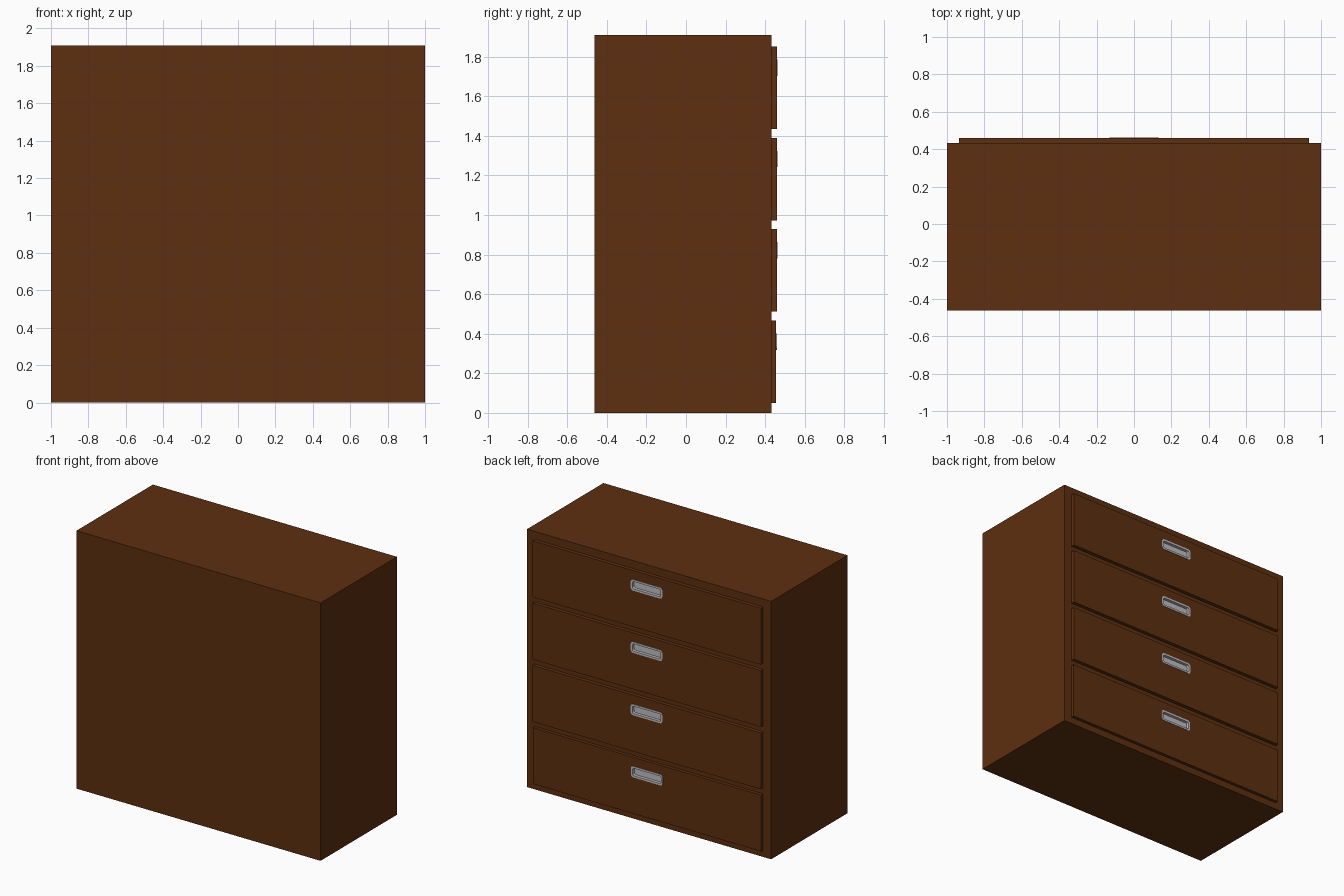
import bpy, bmesh, math

if "Cube" in bpy.data.objects:
    bpy.data.objects.remove(bpy.data.objects["Cube"])

def material(name, rgb):
    m = bpy.data.materials.new(name)
    m.diffuse_color = (*rgb, 1)
    m.use_nodes = True
    m.node_tree.nodes["Principled BSDF"].inputs["Base Color"].default_value = m.diffuse_color
    return m

WOOD = material("dark brown wood", (0.11, 0.028, 0.005))
METAL = material("grey metal", (0.52, 0.52, 0.55))

def finish(bm, name, mat):
    bmesh.ops.recalc_face_normals(bm, faces=bm.faces)
    me = bpy.data.meshes.new(name)
    bm.to_mesh(me)
    bm.free()
    me.materials.append(mat)
    ob = bpy.data.objects.new(name, me)
    bpy.context.collection.objects.link(ob)
    return ob

def box(name, lo, hi, mat):
    bm = bmesh.new()
    bmesh.ops.create_cube(bm, size=1)
    for v in bm.verts:
        v.co = [(a + b) / 2 + c * (b - a) for a, b, c in zip(lo, hi, v.co)]
    return finish(bm, name, mat)

def rounded_ring(bm, w, h, r, y, zc, seg=4):
    """Rounded rectangle of vertices in the xz plane."""
    ring = []
    for q, (sx, sz) in enumerate([(1, 1), (-1, 1), (-1, -1), (1, -1)]):
        for i in range(seg + 1):
            a = (q + i / seg) * math.pi / 2
            ring.append(bm.verts.new((sx * (w / 2 - r) + r * math.cos(a), y,
                                      zc + sz * (h / 2 - r) + r * math.sin(a))))
    return ring

def stack(name, rings, zc, mat):
    """Closed solid skinned through rounded rings given as (w, h, r, y)."""
    bm = bmesh.new()
    loops = [rounded_ring(bm, *p, zc) for p in rings]
    for a, b in zip(loops, loops[1:]):
        for i in range(len(a)):
            j = (i + 1) % len(a)
            bm.faces.new((a[i], a[j], b[j], b[i]))
    bm.faces.new(loops[0])
    bm.faces.new(loops[-1])
    return finish(bm, name, mat)

# Cabinet body
box("cabinet_body", (-1, -0.462, 0), (1, 0.432, 1.91), WOOD)

for k in range(4):
    z0 = 0.05 + 0.4615 * k
    zc = z0 + 0.31
    d = -0.003 if k == 0 else 0      # lowest drawer sits slightly deeper
    # Drawer front with a pocket for the pull
    drawer = box(f"drawer_front_{k+1}", (-0.935, 0.42, z0), (0.935, 0.459 + d, z0 + 0.417), WOOD)
    cutter = stack(f"pocket_cutter_{k+1}",
                   [(0.254, 0.076, 0.018, 0.437 + d), (0.254, 0.076, 0.018, 0.5)], zc, WOOD)
    cutter.hide_render = True
    cutter.hide_viewport = True
    mod = drawer.modifiers.new("pocket", 'BOOLEAN')
    mod.operation = 'DIFFERENCE'
    mod.solver = 'EXACT'
    mod.object = cutter
    # Recessed metal pull with a raised rim
    stack(f"recessed_handle_{k+1}",
          [(0.26, 0.082, 0.02, 0.436 + d), (0.26, 0.082, 0.02, 0.462 + d),
           (0.232, 0.054, 0.012, 0.462 + d), (0.232, 0.054, 0.012, 0.440 + d)], zc, METAL)
